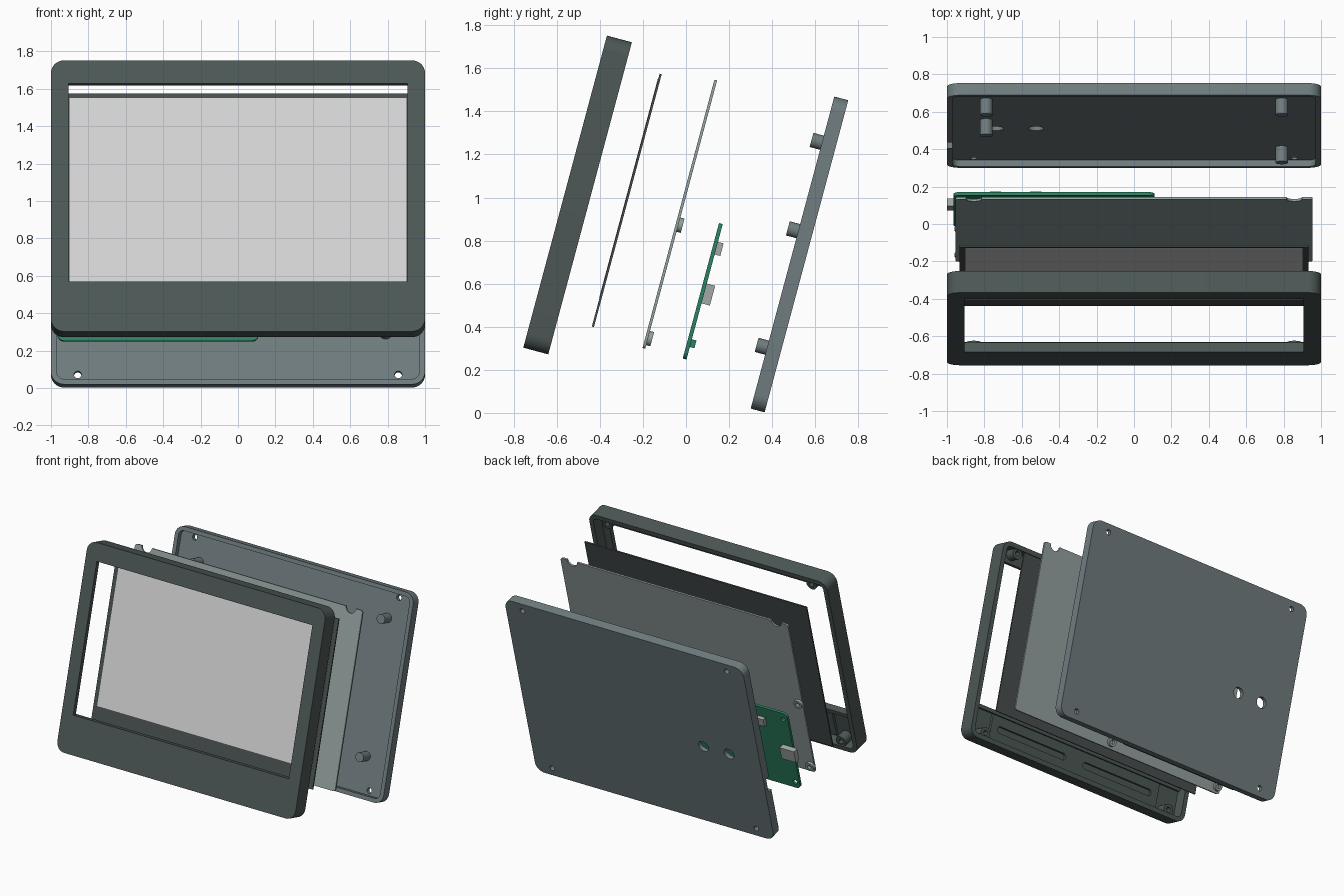
import bpy, bmesh
from math import sin, cos, pi, radians

if "Cube" in bpy.data.objects:
    bpy.data.objects.remove(bpy.data.objects["Cube"])


def material(name, rgb):
    lin = [((c / 255 + 0.055) / 1.055) ** 2.4 for c in rgb] + [1]
    m = bpy.data.materials.new(name)
    m.use_nodes = True
    m.diffuse_color = lin
    m.node_tree.nodes["Principled BSDF"].inputs["Base Color"].default_value = lin
    return m


CHARCOAL = material("charcoal plastic", (77, 88, 86))
SLATE = material("slate plastic", (112, 125, 128))
BLACK = material("dark panel", (72, 78, 78))
DISPLAY = material("display grey", (214, 214, 214))
PALE = material("pale metal", (148, 162, 160))
GREEN = material("circuit green", (44, 130, 98))
SILVER = material("silver", (162, 170, 167))


# Outlines in the tilted plane: x across, v up the slope
def arc(x, v, r, a0, a1, n=8):
    return [(x + r * cos(a0 + (a1 - a0) * i / n), v + r * sin(a0 + (a1 - a0) * i / n))
            for i in range(n + 1)]


def circle(x, v, r):
    return arc(x, v, r, 0, 2 * pi, 28)[:-1]


def rect(x0, x1, v0, v1, r=0.0):
    if r == 0:
        return [(x0, v0), (x1, v0), (x1, v1), (x0, v1)]
    corners = [(x0 + r, v0 + r), (x1 - r, v0 + r), (x1 - r, v1 - r), (x0 + r, v1 - r)]
    return [p for i, c in enumerate(corners)
            for p in arc(*c, r, pi + i * pi / 2, pi * 1.5 + i * pi / 2)]


def plate(name, outlines, n0, n1, mat):
    """Extrude outlines (outer first, then holes) from depth n0 back to n1."""
    curve = bpy.data.curves.new(name, "CURVE")
    curve.dimensions = "2D"
    curve.fill_mode = "BOTH"
    curve.extrude = (n1 - n0) / 2
    for pts in outlines:
        s = curve.splines.new("POLY")
        s.points.add(len(pts) - 1)
        for p, (x, v) in zip(s.points, pts):
            p.co = (x, v, 0, 1)
        s.use_cyclic_u = True
    tmp = bpy.data.objects.new(name + " outline", curve)
    bpy.context.collection.objects.link(tmp)
    dg = bpy.context.evaluated_depsgraph_get()
    me = bpy.data.meshes.new_from_object(tmp.evaluated_get(dg))
    bpy.data.objects.remove(tmp)
    bpy.data.curves.remove(curve)
    bm = bmesh.new()
    bm.from_mesh(me)
    bmesh.ops.remove_doubles(bm, verts=bm.verts, dist=1e-5)
    bmesh.ops.recalc_face_normals(bm, faces=bm.faces)
    bmesh.ops.translate(bm, verts=bm.verts, vec=(0, 0, -(n0 + n1) / 2))
    bm.to_mesh(me)
    bm.free()
    me.materials.clear()
    me.materials.append(mat)
    ob = bpy.data.objects.new(name, me)
    ob.rotation_euler = (radians(75), 0, 0)
    bpy.context.collection.objects.link(ob)
    parts.append(ob)
    return ob


parts = []
V0, V1 = 0.097, 1.597
SHELL = rect(-1, 1, V0, V1, 0.07)
SCREWS = [(x, v) for x in (-0.857, 0.857) for v in (0.16, 1.535)]

# Front bezel: face with window, rim, bosses and lower inside strip
plate("bezel_face", [SHELL, rect(-0.905, 0.905, 0.373, 1.468)], -0.808, -0.775, CHARCOAL)
plate("bezel_rim", [SHELL, rect(-0.965, 0.965, V0 + 0.035, V1 - 0.035, 0.035)],
      -0.775, -0.688, CHARCOAL)
for x, v in SCREWS:
    plate("bezel_boss", [circle(x, v, 0.042), circle(x, v, 0.018)], -0.775, -0.7, CHARCOAL)
plate("bezel_window_lip", [rect(-0.965, 0.965, 0.345, 0.373)], -0.775, -0.755, CHARCOAL)
plate("bezel_lower_strip", [rect(-0.78, 0.78, 0.15, 0.34),
                            rect(-0.72, -0.08, 0.22, 0.27, 0.024),
                            rect(0.08, 0.72, 0.22, 0.27, 0.024)], -0.775, -0.755, CHARCOAL)

# Display panel with its lit area
plate("display_panel", [rect(-0.932, 0.932, 0.274, 1.49)], -0.526, -0.516, BLACK)
plate("display_area", [rect(-0.9, 0.9, 0.41, 1.464)], -0.528, -0.526, DISPLAY)

# Backing sheet with round bites in its top edge
TOP = 1.5285
sheet = rect(-0.955, 0.955, 0.239, TOP, 0.02)
bites = [p for x in (0.857, -0.857) for p in arc(x, TOP, 0.042, 0, -pi, 12)]
plate("backing_sheet", [sheet[:27] + bites + sheet[27:]], -0.273, -0.26, PALE)

# Circuit board, its standoffs and connectors
MOUNTS = [(x, v) for x in (-0.925, 0.068) for v in (0.29, 0.835)]
plate("circuit_board", [rect(-0.965, 0.11, 0.24, 0.891, 0.035)]
      + [circle(x, v, 0.018) for x, v in MOUNTS], -0.08, -0.062, GREEN)
for x, v in MOUNTS:
    plate("standoff", [circle(x, v, 0.034), circle(x, v, 0.016)], -0.26, -0.24, PALE)
plate("side_socket", [rect(-1, -0.88, 0.51, 0.605)], -0.062, -0.022, SILVER)
for x in (-0.74, -0.525):
    plate("rear_button", [rect(x - 0.03, x + 0.03, 0.745, 0.805)], -0.062, -0.035, SILVER)
plate("lower_connector", [rect(-0.5, -0.3, 0.3, 0.337)], -0.062, -0.04, GREEN)

# Back cover: floor with holes, rim with side notch, posts
plate("cover_floor", [SHELL] + [circle(x, v, 0.02) for x, v in SCREWS]
      + [circle(x, 0.777, 0.042) for x in (-0.74, -0.525)], 0.32, 0.352, SLATE)
inner = rect(-0.97, 0.97, V0 + 0.03, V1 - 0.03, 0.04)
rim = ([(-1, 0.5)] + SHELL + [(-1, 0.615), (-0.97, 0.615)]
       + inner[::-1] + [(-0.97, 0.5)])
plate("cover_rim", [rim], 0.285, 0.32, SLATE)
for x, v in [(-0.79, 0.95), (-0.79, 1.375), (0.79, 0.39), (0.79, 1.375)]:
    plate("cover_post", [circle(x, v, 0.034)], 0.235, 0.32, SLATE)

# Smooth the rounded corners and cylinders, keep the edges sharp
bpy.ops.object.select_all(action="DESELECT")
for ob in parts:
    ob.select_set(True)
bpy.context.view_layer.objects.active = parts[0]
bpy.ops.object.shade_smooth_by_angle(angle=radians(30))
